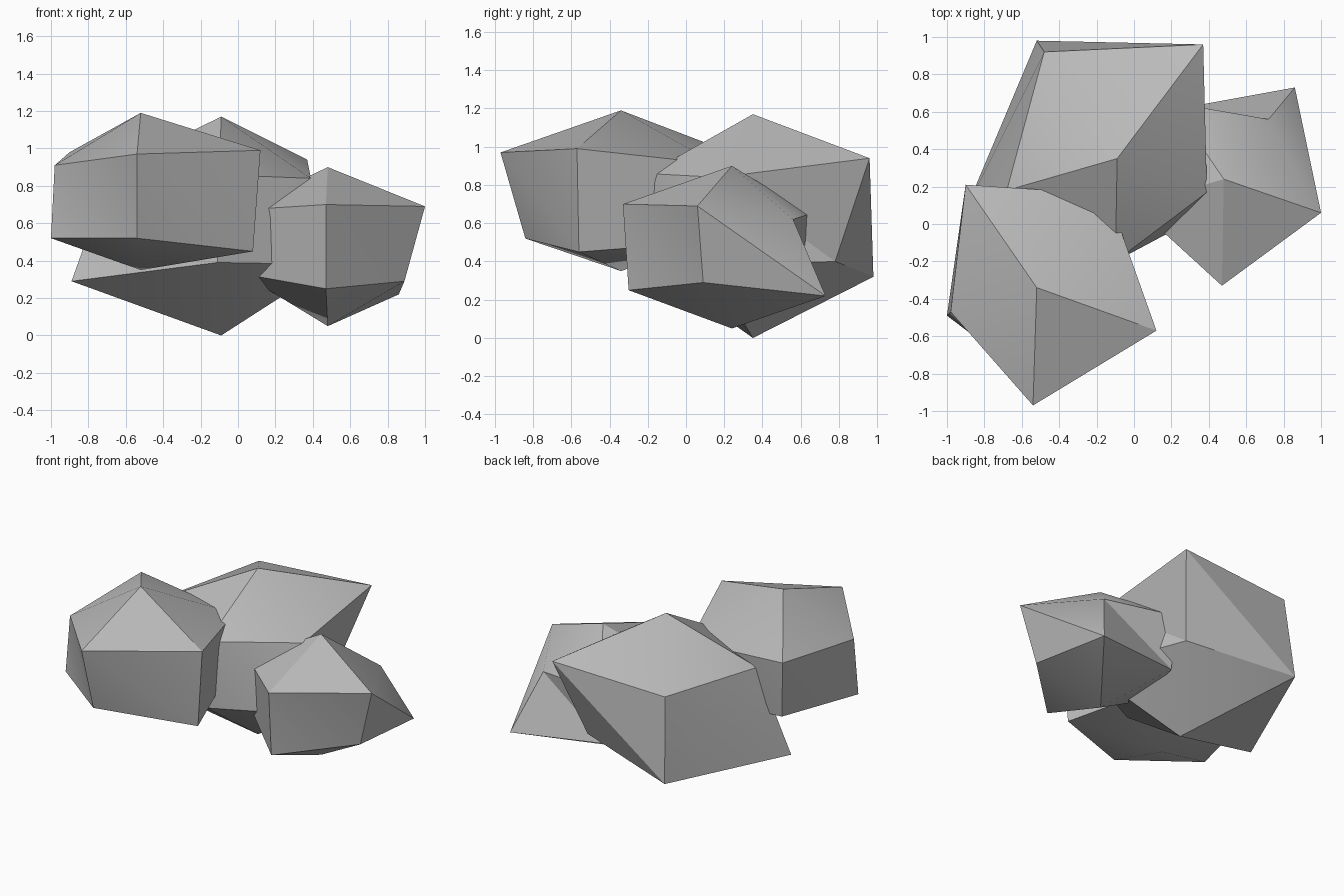
import bpy
import bmesh
import math

# Remove the default cube
default_cube = bpy.data.objects.get("Cube")
if default_cube:
    bpy.data.objects.remove(default_cube, do_unlink=True)


def make_material(name, colour):
    material = bpy.data.materials.new(name)
    material.use_nodes = True
    material.diffuse_color = colour
    shader = material.node_tree.nodes["Principled BSDF"]
    shader.inputs["Base Color"].default_value = colour
    shader.inputs["Roughness"].default_value = 0.9
    return material


stone = make_material("grey_stone", (0.5, 0.5, 0.5, 1))


def make_rock(name, centre, top, bottom, upper_ring, lower_ring):
    """Faceted boulder: two poles joined by an upper and a lower ring.

    Rings run anticlockwise seen from above, starting at the front.
    """
    bm = bmesh.new()
    x, y = centre
    top_pole = bm.verts.new((x, y, top))
    bottom_pole = bm.verts.new((x, y, bottom))
    upper = [bm.verts.new(point) for point in upper_ring]
    lower = [bm.verts.new(point) for point in lower_ring]

    count = len(upper)
    for i in range(count):
        j = (i + 1) % count
        bm.faces.new((top_pole, upper[i], upper[j]))
        bm.faces.new((upper[i], lower[j], upper[j]))
        bm.faces.new((upper[i], lower[i], lower[j]))
        bm.faces.new((bottom_pole, lower[j], lower[i]))
    bmesh.ops.recalc_face_normals(bm, faces=bm.faces)

    mesh = bpy.data.meshes.new(name)
    bm.to_mesh(mesh)
    bm.free()
    mesh.materials.append(stone)
    rock = bpy.data.objects.new(name, mesh)
    bpy.context.collection.objects.link(rock)

    # Soften only the shallow creases
    bpy.ops.object.select_all(action="DESELECT")
    rock.select_set(True)
    bpy.context.view_layer.objects.active = rock
    bpy.ops.object.shade_smooth_by_angle(angle=math.radians(30))
    return rock


# Raised boulder at the front
make_rock(
    "front_rock", centre=(-.52, -.34), top=1.19, bottom=.35,
    upper_ring=[(-.54, -.97, .97), (.12, -.57, .99), (-.14, .16, .91),
                (-.9, .21, .98), (-.98, -.47, .91)],
    lower_ring=[(-.54, -.84, .52), (.08, -.56, .45), (-.15, .1, .5),
                (-.88, .19, .59), (-1, -.49, .52)])

# Largest boulder at the back
make_rock(
    "back_rock", centre=(-.09, .35), top=1.17, bottom=0,
    upper_ring=[(-.1, -.2, .86), (.39, .17, .84), (.37, .96, .94),
                (-.48, .92, .9), (-.68, .18, .88)],
    lower_ring=[(-.11, -.2, .39), (.5, .12, .38), (.22, .78, .4),
                (-.52, .98, .32), (-.89, .1, .29)])

# Smaller boulder at the side
make_rock(
    "side_rock", centre=(.48, .24), top=.9, bottom=.05,
    upper_ring=[(.47, -.33, .7), (1, .06, .69), (.72, .56, .62),
                (.2, .65, .65), (0, .1, .67)],
    lower_ring=[(.47, -.3, .25), (.89, .09, .29), (.86, .73, .22),
                (.2, .61, .27), (.02, .1, .33)])
